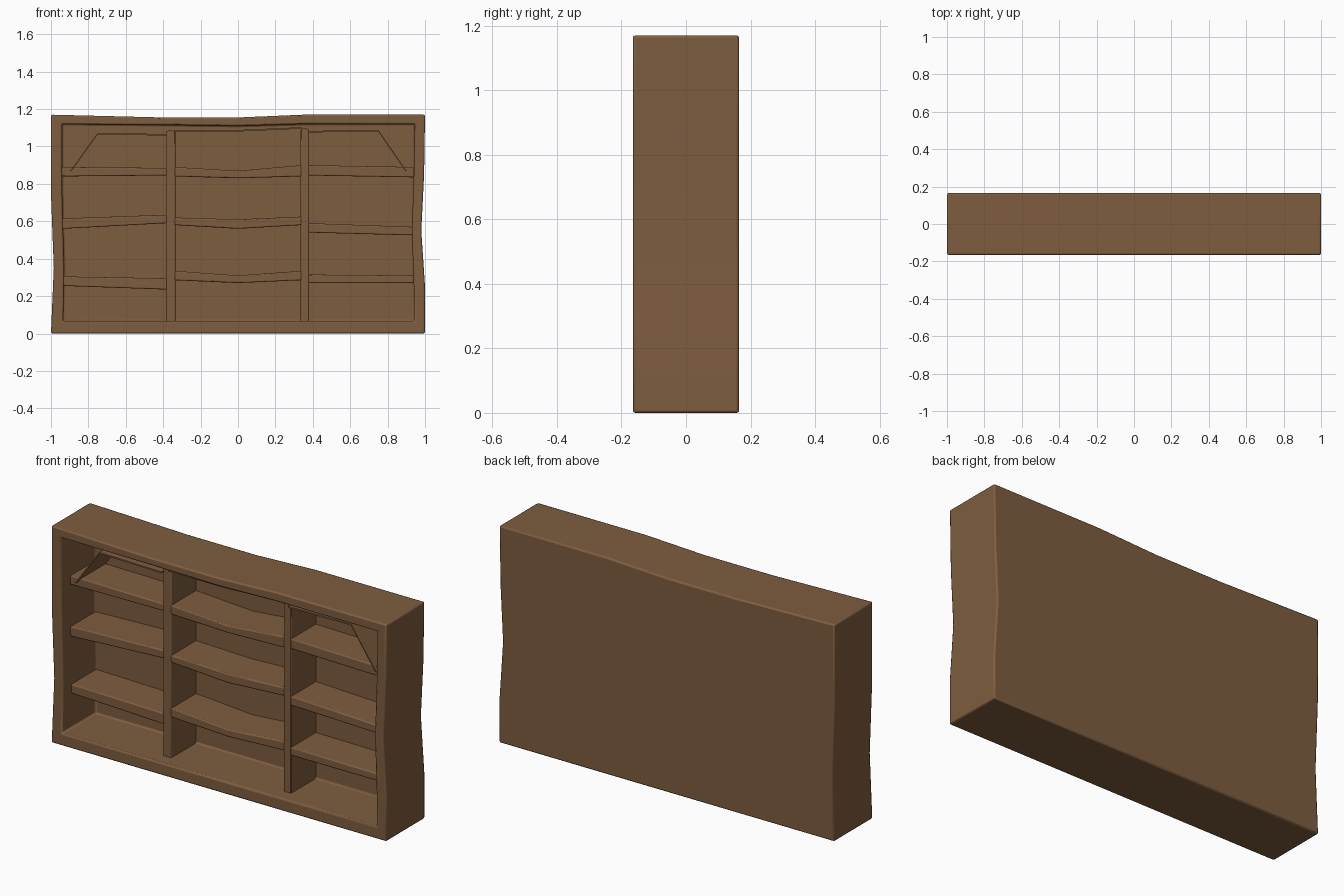
import bpy, bmesh

if "Cube" in bpy.data.objects:
    bpy.data.objects.remove(bpy.data.objects["Cube"])

FRONT, BACK = -0.165, 0.165      # outer depth
SHELF_Y, PANEL_Y = -0.09, 0.12   # shelf fronts and inside of the back panel

wood = bpy.data.materials.new("brown_wood")
wood.diffuse_color = (0.21, 0.11, 0.05, 1)
wood.use_nodes = True
wood.node_tree.nodes["Principled BSDF"].inputs["Base Color"].default_value = wood.diffuse_color


def finish(name, bm, bevel):
    bmesh.ops.recalc_face_normals(bm, faces=bm.faces)
    me = bpy.data.meshes.new(name)
    bm.to_mesh(me)
    bm.free()
    ob = bpy.data.objects.new(name, me)
    bpy.context.collection.objects.link(ob)
    me.materials.append(wood)
    if bevel:
        mod = ob.modifiers.new("soft_edges", 'BEVEL')
        mod.width = bevel
        mod.segments = 2
        mod.limit_method = 'ANGLE'
        mod.angle_limit = 0.9
    bpy.ops.object.select_all(action='DESELECT')
    ob.select_set(True)
    bpy.context.view_layer.objects.active = ob
    bpy.ops.object.shade_smooth_by_angle(angle=0.9)
    return ob


def loop(bm, pts, y):
    return [bm.verts.new((x, y, z)) for x, z in pts]


def bridge(bm, a, b):
    n = len(a)
    for i in range(n):
        j = (i + 1) % n
        bm.faces.new((a[i], a[j], b[j], b[i]))


def extrude_outline(name, pts, y0, y1, bevel=0.005):
    bm = bmesh.new()
    a, b = loop(bm, pts, y0), loop(bm, pts, y1)
    bm.faces.new(a)
    bm.faces.new(b)
    bridge(bm, a, b)
    return finish(name, bm, bevel)


def board(name, top, bottom, y0=SHELF_Y, y1=PANEL_Y + 0.01, bevel=0.006):
    """Warped board given by its upper and lower edge lines."""
    return extrude_outline(name, top + bottom[::-1], y0, y1, bevel)


# Case: wavy outer outline, matching inner opening, closed back
outer = [(-1, 0), (0, 0), (1, 0), (1, 0.25), (0.98, 0.55), (0.995, 0.85), (1, 1.17),
         (0.35, 1.17), (0, 1.155), (-0.4, 1.155), (-1, 1.17),
         (-1, 0.75), (-0.985, 0.35)]
inner = [(-0.935, 0.067), (0, 0.067), (0.94, 0.067), (0.94, 0.25), (0.93, 0.55), (0.94, 0.85),
         (0.945, 1.12), (0.35, 1.12), (0, 1.11), (-0.4, 1.115), (-0.94, 1.12),
         (-0.94, 0.75), (-0.93, 0.35)]
bm = bmesh.new()
of, ob_ = loop(bm, outer, FRONT), loop(bm, outer, BACK)
inf, inb = loop(bm, inner, FRONT), loop(bm, inner, PANEL_Y)
bridge(bm, of, ob_)
bridge(bm, of, inf)
bridge(bm, inf, inb)
bm.faces.new(ob_)
bm.faces.new(inb)
finish("case", bm, 0.008)

# Upright dividers
for name, x0, x1, top in (("left_divider", -0.385, -0.335, 1.09),
                          ("right_divider", 0.335, 0.38, 1.10)):
    extrude_outline(name, [(x0, 0.06), (x1, 0.06), (x1, top - 0.01),
                           ((x0 + x1) / 2, top), (x0, top - 0.01)],
                    SHELF_Y, PANEL_Y + 0.01)

# Sagging shelves: edge heights (top, bottom) at each station, for three bays
bays = {"left": (-0.94, -0.38), "middle": (-0.34, 0, 0.34), "right": (0.375, 0.94)}
heights = {
    "upper": {"left": ((.89, .84), (.885, .845)),
              "middle": ((.89, .84), (.87, .83), (.90, .84)),
              "right": ((.90, .845), (.89, .835))},
    "middle": {"left": ((.615, .56), (.635, .59)),
               "middle": ((.62, .58), (.61, .56), (.625, .58)),
               "right": ((.59, .54), (.57, .525))},
    "lower": {"left": ((.305, .255), (.295, .235)),
              "middle": ((.335, .285), (.31, .27), (.335, .285)),
              "right": ((.315, .27), (.31, .27))},
}
for level, rows in heights.items():
    for bay, zs in rows.items():
        xs = bays[bay]
        board(f"{level}_shelf_{bay}",
              [(x, t) for x, (t, b) in zip(xs, zs)],
              [(x, b) for x, (t, b) in zip(xs, zs)])

# Thin lining over the top row, with slanted outer ends
T = 0.008
linings = {"left": [(-0.89, 0.868), (-0.75, 1.065), (-0.38, 1.058)],
           "middle": [(-0.34, 1.08), (0, 1.08), (0.34, 1.095)],
           "right": [(0.375, 1.075), (0.75, 1.08), (0.895, 0.868)]}
for bay, line in linings.items():
    side = {"left": -1, "middle": 0, "right": 1}[bay]
    up = [(x + (side * T if z < 1 else 0), z + (0 if z < 1 else T)) for x, z in line]
    board(f"top_lining_{bay}", up, line, -0.11, PANEL_Y + 0.01, 0)
